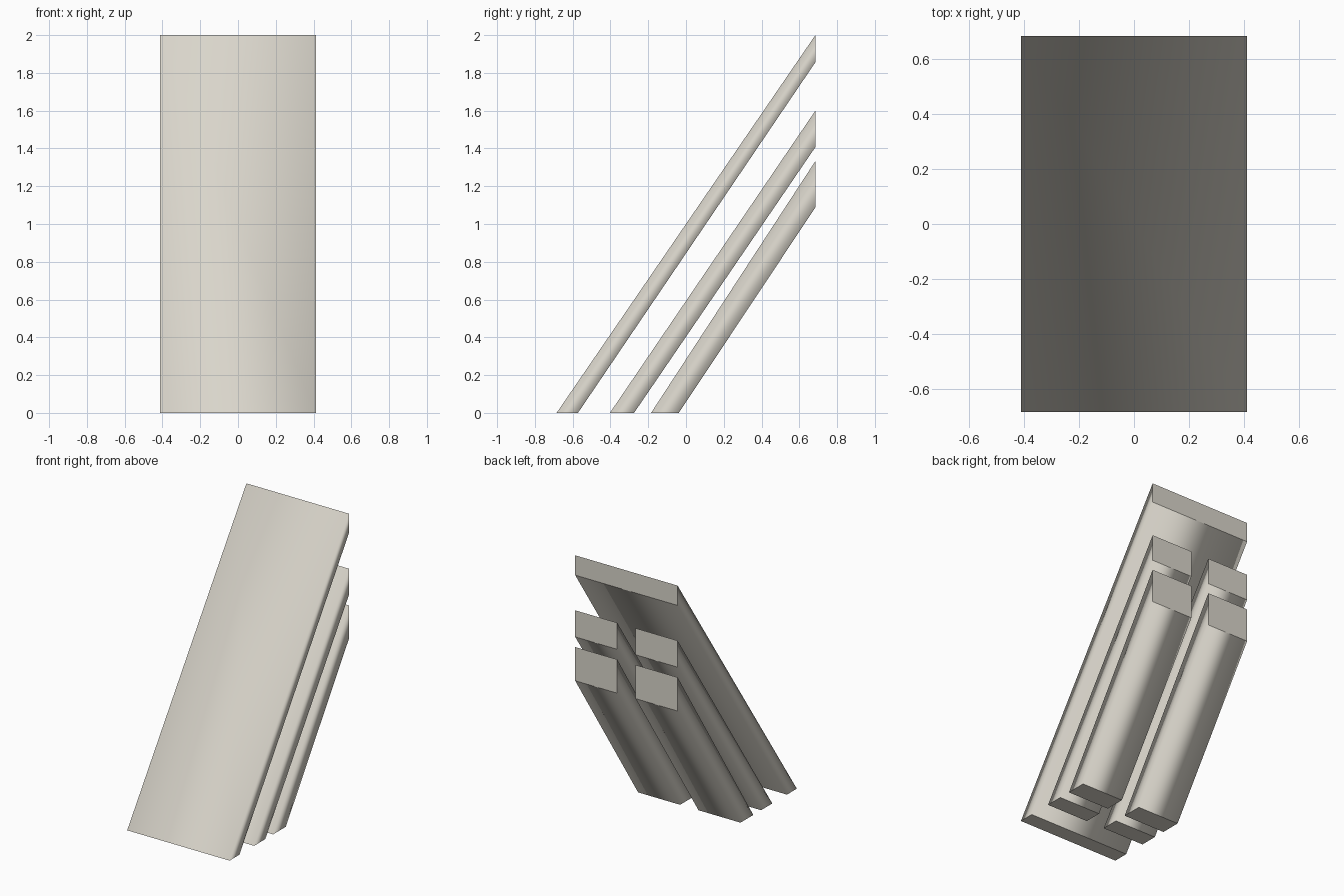
import bpy, bmesh

if "Cube" in bpy.data.objects:
    bpy.data.objects.remove(bpy.data.objects["Cube"])

mat = bpy.data.materials.new("warm_off_white")
mat.diffuse_color = (0.70, 0.67, 0.60, 1)
mat.use_nodes = True
mat.node_tree.nodes["Principled BSDF"].inputs["Base Color"].default_value = mat.diffuse_color

BACK = 0.685  # vertical plane where every slat is cut off


def slat(name, x0, x1, front, rear, top, under):
    """Slanted bar cut flat on the ground and on the back plane."""
    profile = [(front, 0), (rear, 0), (BACK, under), (BACK, top)]
    bm = bmesh.new()
    a, b = [[bm.verts.new((x, y, z)) for y, z in profile] for x in (x0, x1)]
    bm.faces.new(a)
    bm.faces.new(b[::-1])
    ends = []
    for i in range(4):
        j = (i + 1) % 4
        f = bm.faces.new((a[i], b[i], b[j], a[j]))
        if i in (0, 2):
            ends.append(f)
    bmesh.ops.recalc_face_normals(bm, faces=bm.faces)
    # Long sides blend softly, cut ends stay crisp
    for f in bm.faces:
        f.smooth = True
    for f in ends:
        for e in f.edges:
            e.smooth = False
    mesh = bpy.data.meshes.new(name)
    bm.to_mesh(mesh)
    bm.free()
    mesh.materials.append(mat)
    ob = bpy.data.objects.new(name, mesh)
    bpy.context.collection.objects.link(ob)


# Wide front panel
slat("front_panel", -0.412, 0.412, -0.685, -0.572, 2.0, 1.856)

# Two pairs of narrow bars behind it
for side, x0, x1 in (("left", -0.412, -0.074), ("right", 0.074, 0.412)):
    slat("middle_bar_" + side, x0, x1, -0.403, -0.275, 1.60, 1.407)
    slat("rear_bar_" + side, x0, x1, -0.185, -0.038, 1.333, 1.088)
